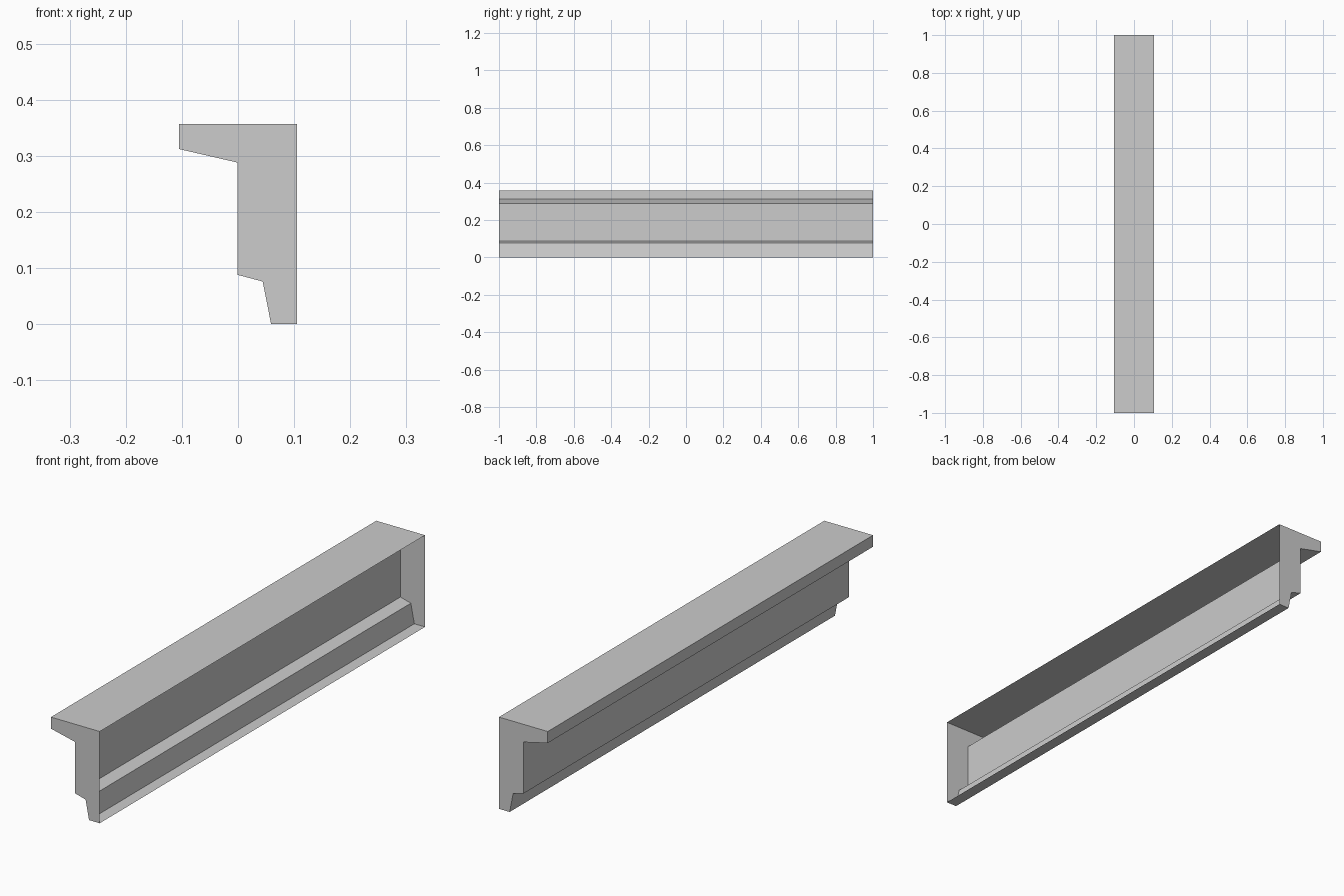
import bpy
import bmesh
from mathutils import Vector

cube = bpy.data.objects.get("Cube")
if cube:
    bpy.data.objects.remove(cube, do_unlink=True)

# Plain grey material
grey = bpy.data.materials.new("light_grey")
grey.use_nodes = True
colour = (0.604, 0.604, 0.604, 1)
grey.diffuse_color = colour
grey.node_tree.nodes["Principled BSDF"].inputs["Base Color"].default_value = colour

# Cross-section: top flange, web, stepped foot, ending at the open back
profile = [
    (0.105, 0.357), (-0.105, 0.357), (-0.105, 0.312), (-0.001, 0.288),
    (-0.001, 0.088), (0.044, 0.076), (0.059, 0), (0.105, 0),
]

bm = bmesh.new()
front_cap = bm.faces.new([bm.verts.new((x, -1, z)) for x, z in profile])

# Sweep the section along y, keeping both end caps
result = bmesh.ops.extrude_face_region(bm, geom=[front_cap], use_keep_orig=True)
moved = [g for g in result["geom"] if isinstance(g, bmesh.types.BMVert)]
bmesh.ops.translate(bm, verts=moved, vec=Vector((0, 2, 0)))
bmesh.ops.recalc_face_normals(bm, faces=bm.faces)

# Leave the flat +x side open, so the trim is a hollow shell
back = [f for f in bm.faces if all(v.co.x > 0.1 for v in f.verts)]
bmesh.ops.delete(bm, geom=back, context='FACES')

mesh = bpy.data.meshes.new("cornice_trim")
bm.to_mesh(mesh)
bm.free()
mesh.materials.append(grey)
trim = bpy.data.objects.new("cornice_trim", mesh)
bpy.context.collection.objects.link(trim)
